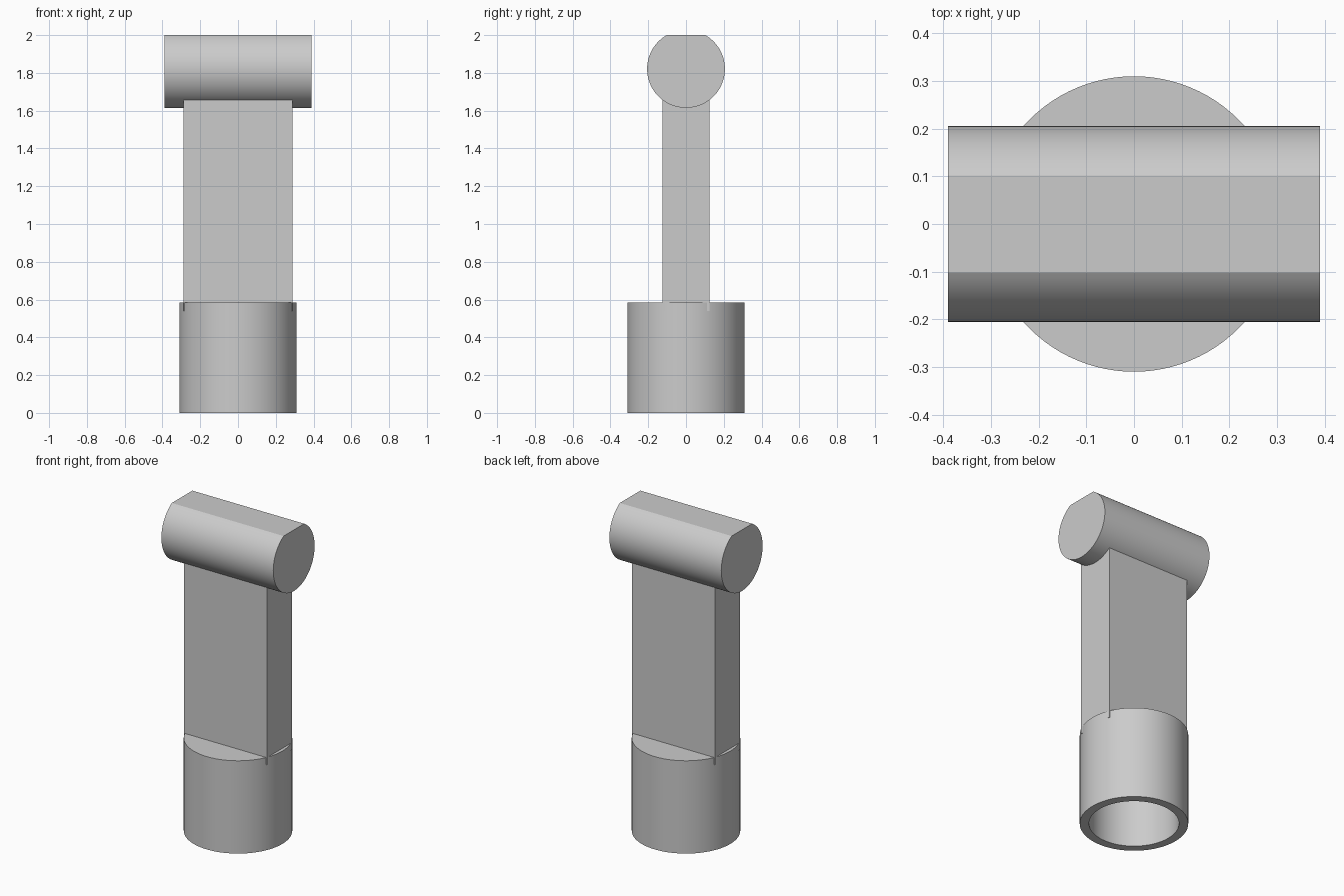
import bpy, bmesh
from math import sin, cos, pi, asin, radians

cube = bpy.data.objects.get("Cube")
if cube:
    bpy.data.objects.remove(cube, do_unlink=True)

grey = bpy.data.materials.new("plain_grey")
grey.use_nodes = True
colour = (0.6, 0.6, 0.6, 1)
grey.diffuse_color = colour
grey.node_tree.nodes["Principled BSDF"].inputs["Base Color"].default_value = colour


def finish(name, bm):
    bmesh.ops.recalc_face_normals(bm, faces=bm.faces)
    mesh = bpy.data.meshes.new(name)
    bm.to_mesh(mesh)
    bm.free()
    mesh.materials.append(grey)
    obj = bpy.data.objects.new(name, mesh)
    bpy.context.collection.objects.link(obj)
    bpy.ops.object.select_all(action="DESELECT")
    obj.select_set(True)
    bpy.context.view_layer.objects.active = obj
    bpy.ops.object.shade_smooth_by_angle(angle=radians(20))
    return obj


def ring(bm, radius, z, count=96):
    return [bm.verts.new((radius * cos(2 * pi * i / count),
                          radius * sin(2 * pi * i / count), z)) for i in range(count)]


def bridge(bm, a, b):
    for i in range(len(a)):
        j = (i + 1) % len(a)
        bm.faces.new((a[i], a[j], b[j], b[i]))


# Round socket with a blind bore open at the bottom
OUTER, BORE, SOCKET_TOP, BORE_TOP = 0.31, 0.257, 0.585, 0.53
bm = bmesh.new()
rings = [ring(bm, BORE, BORE_TOP), ring(bm, BORE, 0),
         ring(bm, OUTER, 0), ring(bm, OUTER, SOCKET_TOP)]
for lower, upper in zip(rings, rings[1:]):
    bridge(bm, lower, upper)
bm.faces.new(rings[0])
bm.faces.new(rings[-1])
finish("socket", bm)

# Flat upright stem, its corners just breaking through the socket wall
STEM_BOTTOM, STEM_TOP = 0.54, 1.75
bm = bmesh.new()
bmesh.ops.create_cube(bm, size=1)
for v in bm.verts:
    v.co.x *= 0.578
    v.co.y *= 0.25
    v.co.z = STEM_TOP if v.co.z > 0 else STEM_BOTTOM
finish("stem", bm)

# Horizontal round bar with a flat along its top
RADIUS, CENTRE, HALF = 0.206, 1.821, 0.39
start = asin((2 - CENTRE) / RADIUS)
sweep = pi + 2 * start
steps = 80
bm = bmesh.new()
ends = []
for x in (-HALF, HALF):
    angles = [start - sweep * i / steps for i in range(steps + 1)]
    ends.append([bm.verts.new((x, RADIUS * cos(a), CENTRE + RADIUS * sin(a))) for a in angles])
bridge(bm, *ends)
for end in ends:
    bm.faces.new(end)
finish("crossbar", bm)
